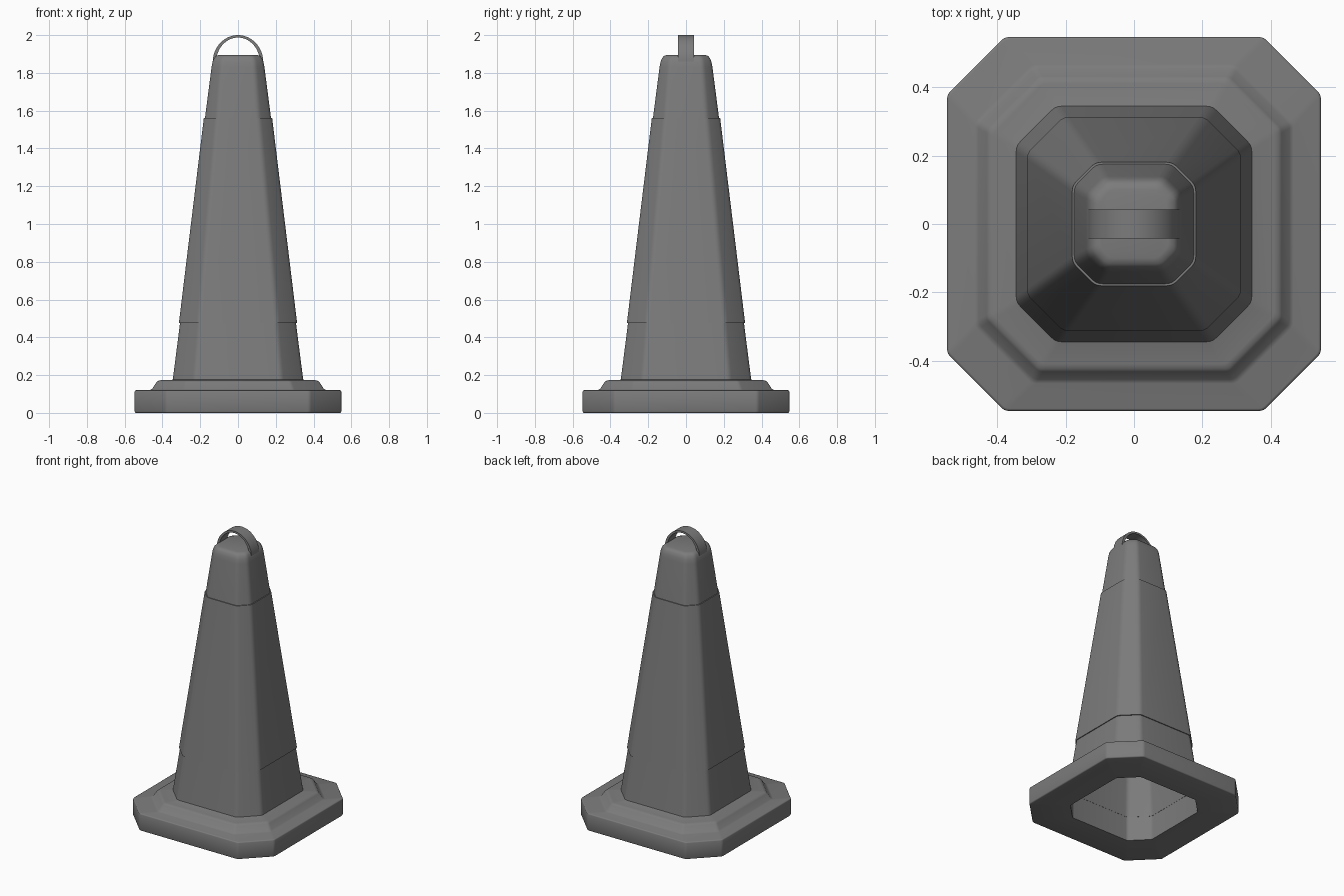
import bpy, bmesh, math
from mathutils import Vector

if "Cube" in bpy.data.objects:
    bpy.data.objects.remove(bpy.data.objects["Cube"])


def ring(h, c, z, r):
    """Chamfered square (half width h, half flat c) with softened corners."""
    pts = [Vector(p) for p in ((h, -c), (h, c), (c, h), (-c, h),
                               (-h, c), (-h, -c), (-c, -h), (c, -h))]
    out = []
    for i, p in enumerate(pts):
        a = p + (pts[i - 1] - p).normalized() * r
        b = p + (pts[(i + 1) % 8] - p).normalized() * r
        for t in (0, 0.33, 0.67, 1):
            q = a * (1 - t) ** 2 + p * 2 * t * (1 - t) + b * t * t
            out.append((q.x, q.y, z))
    return out


def finish(name, bm, angle=50):
    bmesh.ops.recalc_face_normals(bm, faces=bm.faces)
    me = bpy.data.meshes.new(name)
    bm.to_mesh(me)
    bm.free()
    ob = bpy.data.objects.new(name, me)
    bpy.context.collection.objects.link(ob)
    bpy.context.view_layer.objects.active = ob
    ob.select_set(True)
    bpy.ops.object.shade_smooth_by_angle(angle=math.radians(angle))
    ob.select_set(False)
    return ob


def loft(name, profile, closed, r):
    """Skin chamfered-square rings; closed joins last to first, else caps."""
    bm = bmesh.new()
    rings = [[bm.verts.new(p) for p in ring(h, c, z, min(r, h * 0.12))]
             for h, c, z in profile]
    pairs = list(zip(rings, rings[1:]))
    if closed:
        pairs.append((rings[-1], rings[0]))
    else:
        bm.faces.new(rings[0])
        bm.faces.new(rings[-1])
    for a, b in pairs:
        n = len(a)
        for i in range(n):
            j = (i + 1) % n
            bm.faces.new((a[i], a[j], b[j], b[i]))
    return finish(name, bm)


# heavy base with raised step and hollow middle
loft("base", [
    (0.336, 0.225, 0), (0.54, 0.375, 0), (0.545, 0.378, 0.002),
    (0.547, 0.379, 0.007), (0.547, 0.379, 0.113), (0.545, 0.378, 0.118),
    (0.54, 0.375, 0.12),
    (0.467, 0.299, 0.12), (0.455, 0.291, 0.126), (0.432, 0.279, 0.162),
    (0.424, 0.275, 0.169), (0.41, 0.268, 0.173),
    (0.355, 0.235, 0.173), (0.346, 0.229, 0.178), (0.336, 0.225, 0.178)], True, 0.012)

# hollow tapered body: inside ceiling, down the inner wall, up the outer wall
loft("body", [
    (0.11, 0.07, 1.86), (0.125, 0.08, 1.83), (0.335, 0.225, 0.17),
    (0.346, 0.23, 0.17), (0.307, 0.204, 0.475), (0.175, 0.11, 1.56),
    (0.14, 0.09, 1.83), (0.135, 0.088, 1.858), (0.127, 0.083, 1.878),
    (0.117, 0.077, 1.89), (0.1, 0.068, 1.895)], False, 0.018)

# thin sleeve around the body
loft("reflective_sleeve", [
    (0.302, 0.2, 0.475), (0.313, 0.208, 0.475),
    (0.181, 0.113, 1.56), (0.17, 0.105, 1.56)], True, 0.018)

# flat strap handle arching over the top
bm = bmesh.new()
sections = []
for i in range(33):
    a = math.pi * i / 32
    sections.append([bm.verts.new((k * math.cos(a), y, 1.855 + v * math.sin(a)))
                     for k, v, y in ((0.134, 0.145, -0.042), (0.134, 0.145, 0.042),
                                     (0.116, 0.132, 0.042), (0.116, 0.132, -0.042))])
for a, b in zip(sections, sections[1:]):
    for i in range(4):
        j = (i + 1) % 4
        bm.faces.new((a[i], a[j], b[j], b[i]))
bm.faces.new(sections[0])
bm.faces.new(sections[-1])
finish("carry_handle", bm)

# dark grey rubber look
mat = bpy.data.materials.new("dark_grey")
mat.diffuse_color = (0.2, 0.2, 0.2, 1)
mat.use_nodes = True
mat.node_tree.nodes["Principled BSDF"].inputs["Base Color"].default_value = mat.diffuse_color
for ob in bpy.context.collection.objects:
    ob.data.materials.append(mat)
